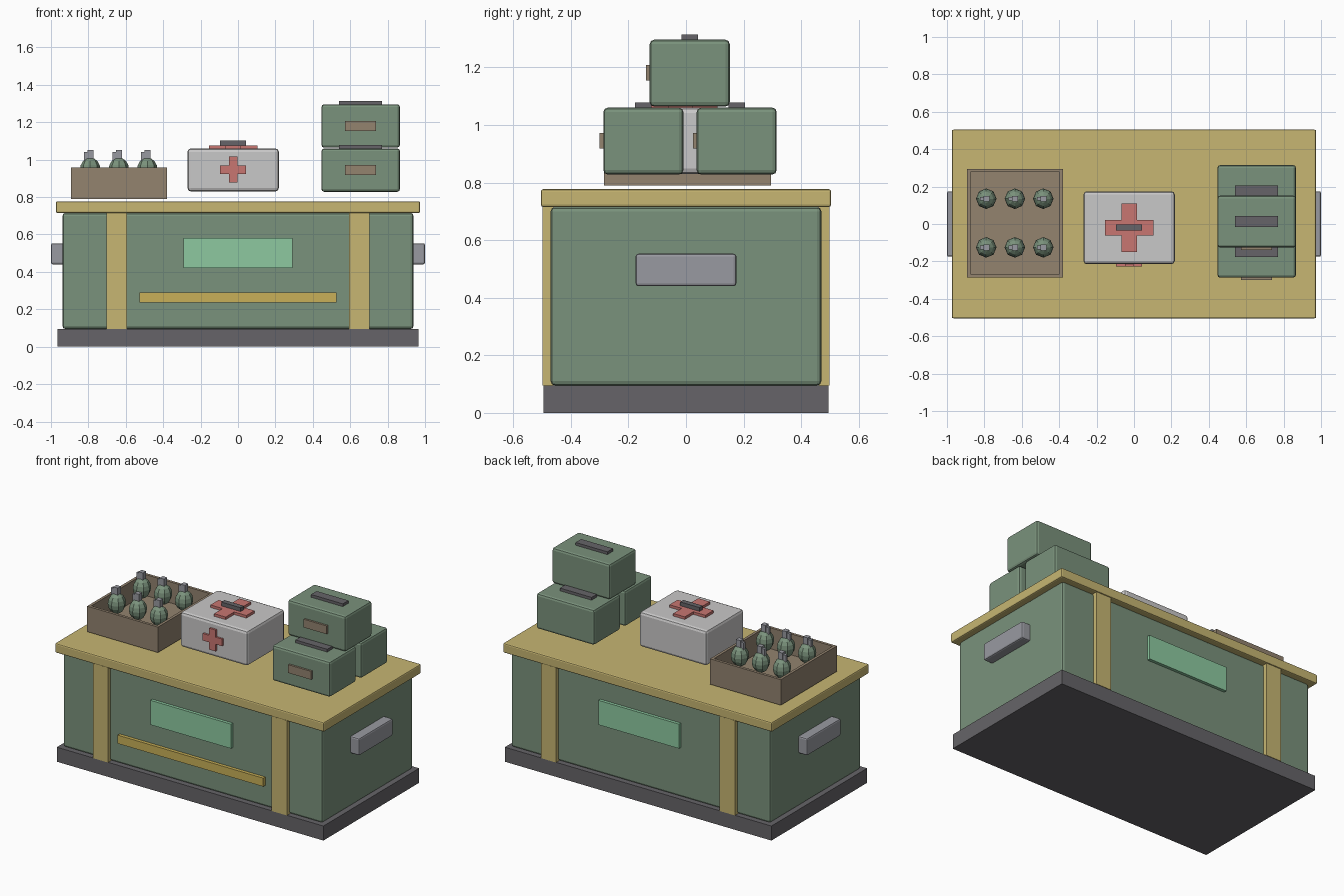
import bpy, bmesh, math
from mathutils import Matrix, Vector

if "Cube" in bpy.data.objects:
    bpy.data.objects.remove(bpy.data.objects["Cube"])


def material(name, rgb):
    def lin(c):
        c /= 255
        return c / 12.92 if c <= 0.04045 else ((c + 0.055) / 1.055) ** 2.4
    m = bpy.data.materials.new(name)
    m.diffuse_color = (*[lin(c) for c in rgb], 1)
    m.use_nodes = True
    m.node_tree.nodes["Principled BSDF"].inputs["Base Color"].default_value = m.diffuse_color
    return m


GREEN = material("army green", (122, 146, 124))
TAN = material("tan wood", (199, 182, 114))
DARK = material("dark grey", (102, 100, 104))
LABEL = material("mint label", (141, 201, 160))
YELLOW = material("yellow stripe", (200, 176, 88))
BROWN = material("brown wood", (147, 131, 111))
STEEL = material("light steel", (153, 154, 161))
WHITE = material("white case", (201, 200, 200))
RED = material("red cross", (200, 118, 113))


def finish(bm, name, mat):
    mesh = bpy.data.meshes.new(name)
    bm.to_mesh(mesh)
    bm.free()
    mesh.materials.append(mat)
    ob = bpy.data.objects.new(name, mesh)
    bpy.context.collection.objects.link(ob)
    return ob


def box(name, mat, x, y, z, bevel=0.0):
    """Box spanning the (min, max) pairs x, y, z."""
    bm = bmesh.new()
    bmesh.ops.create_cube(bm, size=1)
    lo, hi = Vector((x[0], y[0], z[0])), Vector((x[1], y[1], z[1]))
    size = hi - lo
    bm.transform(Matrix.Translation((lo + hi) / 2) @ Matrix.Diagonal((*size, 1)))
    ob = finish(bm, name, mat)
    if bevel:
        mod = ob.modifiers.new("Bevel", 'BEVEL')
        mod.width = bevel
        mod.segments = 2
    return ob


def cross(name, mat, center, arm, half, depth, upright):
    """Plus-shaped plate lying flat, or standing and facing the front."""
    pts = []
    for k in range(4):
        c, s = round(math.cos(k * math.pi / 2)), round(math.sin(k * math.pi / 2))
        for px, py in ((arm, -half), (arm, half), (half, half)):
            pts.append((px * c - py * s, px * s + py * c, 0))
    bm = bmesh.new()
    face = bm.faces.new([bm.verts.new(p) for p in pts])
    ext = bmesh.ops.extrude_face_region(bm, geom=[face])
    top = [v for v in ext["geom"] if isinstance(v, bmesh.types.BMVert)]
    bmesh.ops.translate(bm, verts=top, vec=(0, 0, depth))
    bmesh.ops.recalc_face_normals(bm, faces=bm.faces)
    rot = Matrix.Rotation(math.pi / 2 if upright else 0, 4, 'X')
    bm.transform(Matrix.Translation(center) @ rot)
    return finish(bm, name, mat)


# Large chest: plinth, body and wooden top
box("plinth", DARK, (-0.965, 0.965), (-0.495, 0.495), (0, 0.095))
box("chest_body", GREEN, (-0.938, 0.938), (-0.47, 0.47), (0.095, 0.715), 0.015)
box("chest_top", TAN, (-0.974, 0.974), (-0.504, 0.504), (0.715, 0.777), 0.008)

# Straps, labels and side handles
for s in (-1, 1):
    outer = lambda d: tuple(sorted((s * 0.46, s * d)))
    for cx in (-0.648, 0.648):
        box("strap", TAN, (cx - 0.055, cx + 0.055), outer(0.498), (0.095, 0.715))
    box("label_plate", LABEL, (-0.292, 0.292), outer(0.49), (0.42, 0.58))
    box("side_handle", STEEL, tuple(sorted((s * 0.93, s))), (-0.175, 0.175),
        (0.44, 0.553), 0.01)
box("front_stripe", YELLOW, (-0.527, 0.527), (-0.492, -0.46), (0.235, 0.29))

# Open crate
X0, X1, Y0, Y1, T = -0.893, -0.38, -0.285, 0.295, 0.018
box("crate_floor", BROWN, (X0, X1), (Y0, Y1), (0.79, 0.82))
for x in ((X0, X0 + T), (X1 - T, X1)):
    box("crate_side", BROWN, x, (Y0, Y1), (0.82, 0.957))
for y in ((Y0, Y0 + T), (Y1 - T, Y1)):
    box("crate_end", BROWN, (X0 + T, X1 - T), y, (0.82, 0.957))

# Six grenades in two rows
for gx in (-0.79, -0.637, -0.485):
    for gy in (-0.125, 0.135):
        bm = bmesh.new()
        bmesh.ops.create_uvsphere(bm, u_segments=8, v_segments=8, radius=1)
        bm.transform(Matrix.Translation((gx, gy, 0.945))
                     @ Matrix.Diagonal((0.055, 0.055, 0.066, 1)))
        finish(bm, "grenade_body", GREEN)
        box("grenade_cap", STEEL, (gx - 0.014, gx + 0.018), (gy - 0.016, gy + 0.016),
            (0.995, 1.052))
        box("grenade_lever", STEEL, (gx - 0.034, gx - 0.014), (gy - 0.01, gy + 0.01),
            (0.97, 1.04))

# First aid case
box("aid_case", WHITE, (-0.27, 0.218), (-0.215, 0.175), (0.83, 1.06), 0.018)
cross("aid_cross_front", RED, (-0.026, -0.21, 0.947), 0.07, 0.023, 0.018, True)
cross("aid_cross_top", RED, (-0.026, -0.02, 1.055), 0.13, 0.042, 0.022, False)
box("aid_handle", DARK, (-0.096, 0.044), (-0.036, -0.003), (1.075, 1.102))

# Three stacked ammunition boxes with handle and latch
for cy, z0 in ((-0.148, 0.828), (0.176, 0.828), (0.013, 1.064)):
    box("ammo_box", GREEN, (0.446, 0.866), (cy - 0.139, cy + 0.139),
        (z0, z0 + 0.232), 0.015)
    box("ammo_handle", DARK, (0.54, 0.77), (cy - 0.029, cy + 0.029),
        (z0 + 0.225, z0 + 0.25))
    box("ammo_latch", BROWN, (0.573, 0.739), (cy - 0.152, cy - 0.13),
        (z0 + 0.09, z0 + 0.144))
